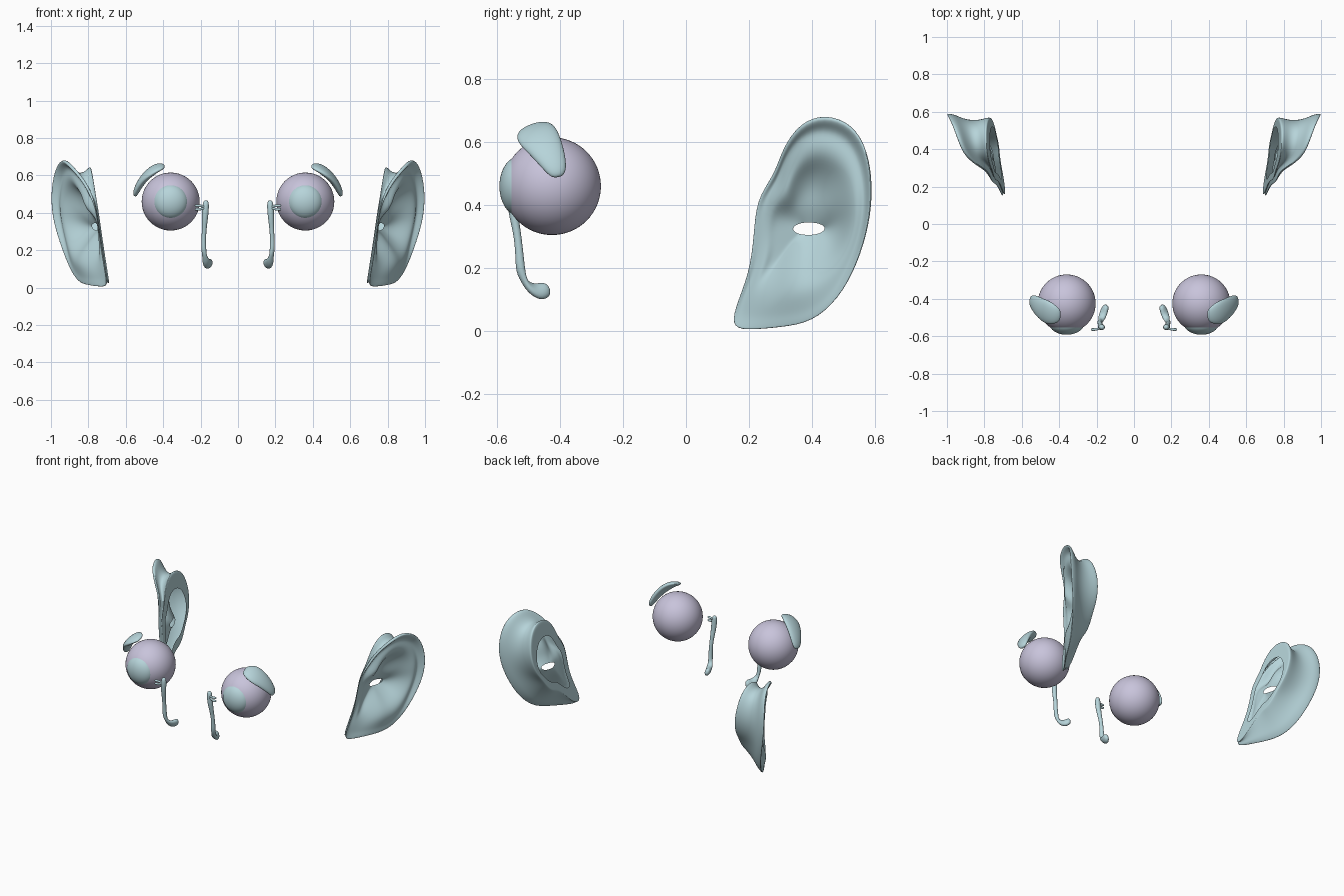
import bpy
import bmesh
from math import sin, cos, pi, atan2, exp
from mathutils import Vector, Matrix

cube = bpy.data.objects.get("Cube")
if cube:
    bpy.data.objects.remove(cube, do_unlink=True)


def material(name, color):
    mat = bpy.data.materials.new(name)
    mat.use_nodes = True
    mat.diffuse_color = color
    mat.node_tree.nodes["Principled BSDF"].inputs["Base Color"].default_value = color
    return mat


TISSUE = material("pale_blue", (0.47, 0.66, 0.70, 1))
SCLERA = material("pale_lavender", (0.58, 0.55, 0.71, 1))


def add_pair(name, bm, mat, subdivisions=0):
    """Make the left part from bm, and its mirror image on the right."""
    for side, sign in (("left", 1), ("right", -1)):
        half = bm.copy()
        if sign < 0:
            bmesh.ops.scale(half, vec=(-1, 1, 1), verts=half.verts)
            bmesh.ops.reverse_faces(half, faces=half.faces)
        mesh = bpy.data.meshes.new(f"{side}_{name}")
        half.to_mesh(mesh)
        half.free()
        mesh.materials.append(mat)
        mesh.polygons.foreach_set("use_smooth", [True] * len(mesh.polygons))
        obj = bpy.data.objects.new(f"{side}_{name}", mesh)
        bpy.context.collection.objects.link(obj)
        if subdivisions:
            mod = obj.modifiers.new("smooth_form", "SUBSURF")
            mod.levels = mod.render_levels = subdivisions
    bm.free()


def loft(rings, capped):
    """Skin a list of closed rings of points."""
    bm = bmesh.new()
    loops = [[bm.verts.new(p) for p in ring] for ring in rings]
    n = len(loops[0])
    for a, b in zip(loops, loops[1:]):
        for i in range(n):
            j = (i + 1) % n
            bm.faces.new((a[i], a[j], b[j], b[i]))
    if capped:
        bm.faces.new(loops[0][::-1])
        bm.faces.new(loops[-1])
        bmesh.ops.recalc_face_normals(bm, faces=bm.faces)
    return bm


def tube(name, path, outward):
    """Tapered organ along a path of (x, y, z, half width, half thickness)."""
    pts = [Vector(p[:3]) for p in path]
    rings = []
    for i, p in enumerate(path):
        along = (pts[min(i + 1, len(pts) - 1)] - pts[max(i - 1, 0)]).normalized()
        wide = along.cross(outward(pts[i])).normalized()
        thick = wide.cross(along)
        rings.append([pts[i] + wide * p[3] * cos(k * pi / 4) + thick * p[4] * sin(k * pi / 4)
                      for k in range(8)])
    add_pair(name, loft(rings, True), TISSUE, 2)


def ball(name, center, radii, mat):
    bm = bmesh.new()
    place = Matrix.Translation(center) @ Matrix.Diagonal((*radii, 1)) @ Matrix.Rotation(pi / 2, 4, "X")
    bmesh.ops.create_uvsphere(bm, u_segments=48, v_segments=32, radius=1, matrix=place)
    add_pair(name, bm, mat)


# Eyes
EYE = Vector((0.36, -0.425, 0.46))
ball("eyeball", EYE, (0.155, 0.155, 0.155), SCLERA)
ball("cornea", EYE - Vector((0, 0.105, 0)), (0.094, 0.062, 0.094), TISSUE)

# Tear glands hug the upper outer side of each eyeball
tube("tear_gland", [
    (0.39, -0.49, 0.648, 0.03, 0.008),
    (0.42, -0.487, 0.645, 0.058, 0.018),
    (0.46, -0.475, 0.625, 0.074, 0.024),
    (0.50, -0.45, 0.59, 0.064, 0.024),
    (0.53, -0.425, 0.545, 0.05, 0.022),
    (0.548, -0.408, 0.505, 0.034, 0.016),
    (0.55, -0.405, 0.488, 0.016, 0.008),
], lambda p: p - EYE)

# Tear ducts, with two short drain canals towards the eye
tube("tear_duct", [
    (0.17, -0.55, 0.467, 0.01, 0.01),
    (0.172, -0.553, 0.45, 0.02, 0.018),
    (0.176, -0.55, 0.38, 0.019, 0.017),
    (0.181, -0.535, 0.31, 0.013, 0.013),
    (0.184, -0.528, 0.24, 0.013, 0.014),
    (0.182, -0.525, 0.18, 0.016, 0.018),
    (0.172, -0.502, 0.138, 0.018, 0.026),
    (0.158, -0.46, 0.122, 0.022, 0.036),
    (0.145, -0.432, 0.135, 0.014, 0.022),
], lambda p: Vector((0, -0.7, 0.7)))
for label, z in (("upper", 0.438), ("lower", 0.418)):
    tube(f"{label}_drain_canal", [
        (0.17, -0.556, 0.43, 0.007, 0.007),
        (0.20, -0.563, z, 0.007, 0.007),
        (0.22, -0.565, z, 0.009, 0.009),
        (0.232, -0.563, z, 0.006, 0.006),
    ], lambda p: Vector((0, 0, 1)))

# Ears: rings run from the canal opening over the rim to the head side
OUTLINE = [
    (0.44, 0.692), (0.53, 0.66), (0.578, 0.575), (0.594, 0.46), (0.584, 0.34),
    (0.545, 0.21), (0.485, 0.10), (0.40, 0.025), (0.30, 0.01), (0.21, 0.003),
    (0.146, 0.008), (0.153, 0.07), (0.20, 0.18), (0.215, 0.30), (0.222, 0.42),
    (0.28, 0.495), (0.305, 0.58), (0.36, 0.662),
]
CANAL = (0.39, 0.325)
# How far the face stands out, from front to back, as (y, x)
BULGE = [(0.14, 0.69), (0.24, 0.755), (0.28, 0.79), (0.325, 0.87), (0.36, 0.91),
         (0.43, 0.94), (0.52, 0.97), (0.60, 1.01)]
# Local relief as (y, z, radius, height): fossa, front flap, ridge
RELIEF = [(0.40, 0.50, 0.06, -0.035), (0.29, 0.40, 0.05, 0.025), (0.48, 0.40, 0.05, 0.02)]
# Outer face as (spread, sink), head side as (spread, share of way to head)
FACE = [(0.0, 0.15), (0.15, 0.135), (0.32, 0.11), (0.48, 0.065), (0.62, 0.03),
        (0.75, 0.03), (0.86, 0.04), (0.93, 0.012), (0.98, 0.0), (1.005, 0.015)]
BACK = [(0.97, 0.15), (0.88, 0.28), (0.79, 0.48), (0.80, 0.72), (0.89, 0.93),
        (0.89, 1.0), (0.80, 1.0), (0.68, 1.0), (0.57, 1.0)]


def clamp(value, low, high):
    return max(low, min(high, value))


def face_x(y, z):
    for (y0, x0), (y1, x1) in zip(BULGE, BULGE[1:]):
        if y <= y1:
            break
    lower = 0.19 * max(0, 0.4 - z) * clamp((y - 0.25) / 0.15, 0, 1)
    return x0 + (x1 - x0) * (y - y0) / (y1 - y0) - lower


def head_x(y, z):
    return 0.685 + 0.14 * z + 0.04 * (y - 0.16)


def spot(rim, spread):
    a = atan2(rim[1] - CANAL[1], rim[0] - CANAL[0])
    hole = (CANAL[0] + 0.053 * cos(a), CANAL[1] + 0.02 * sin(a))
    return [h + (r - h) * spread for h, r in zip(hole, rim)]


def face_point(rim, spread, sink):
    y, z = spot(rim, spread)
    lobe = clamp((z - 0.1) / 0.2, 0.1, 1)
    relief = sum(h * exp(-((y - cy) ** 2 + (z - cz) ** 2) / r ** 2) for cy, cz, r, h in RELIEF)
    x = face_x(y, z) - sink * lobe + relief * (1 - spread ** 6)
    return Vector((max(x, head_x(y, z) + 0.014), y, z))


def back_point(rim, spread, share):
    # The lobe hangs free, so its head side recedes towards the canal
    free = clamp((0.42 - rim[1]) / 0.2, 0, 1) * clamp((rim[0] - 0.2) / 0.1, 0, 1)
    # The groove behind the rim fades out towards the front tip
    if spread > 0.75:
        spread = 1 - (1 - spread) * clamp(0.2 + rim[1] / 0.3, 0, 1)
    y, z = spot(rim, spread * (1 - 0.5 * free * share))
    outer = max(face_x(*rim) - 0.01, head_x(y, z) + 0.012)
    return Vector((outer + (head_x(y, z) - outer) * share, y, z))


rings = [[face_point(r, *f) for r in OUTLINE] for f in FACE]
rings += [[back_point(r, *b) for r in OUTLINE] for b in BACK]
ear = loft(rings, False)
bmesh.ops.reverse_faces(ear, faces=ear.faces)
add_pair("ear", ear, TISSUE, 2)
